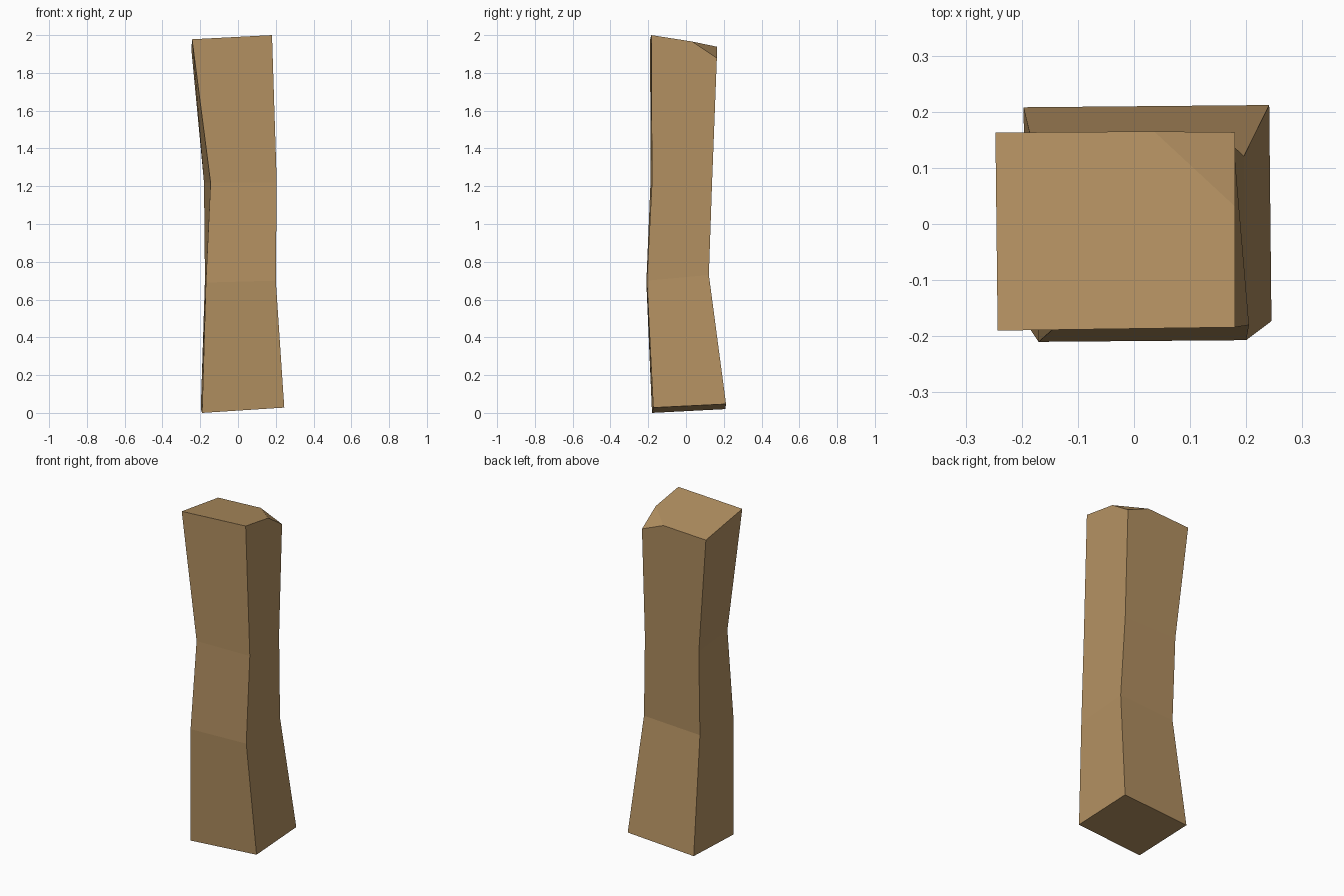
import bpy, bmesh
from mathutils import Vector

if "Cube" in bpy.data.objects:
    bpy.data.objects.remove(bpy.data.objects["Cube"])

# Cross-sections bottom to top: front-left, front-right, back-right, back-left
rings = [
    [(-.19, -.18, 0), (.245, -.173, .028), (.241, .212, .047), (-.197, .208, .02)],
    [(-.17, -.21, .69), (.2, -.207, .70), (.196, .121, .73), (-.175, .117, .71)],
    [(-.145, -.188, 1.22), (.205, -.18, 1.22), (.178, .138, 1.22), (-.18, .135, 1.22)],
    [(-.243, -.19, 1.978), (.18, -.184, 2.0), (.18, .166, 1.945), (-.247, .163, 1.925)],
]

bm = bmesh.new()
loops = [[bm.verts.new(p) for p in ring] for ring in rings]

# Side faces and end caps
for low, high in zip(loops, loops[1:]):
    for i in range(4):
        j = (i + 1) % 4
        bm.faces.new((low[i], low[j], high[j], high[i]))
bm.faces.new(loops[0][::-1])
bm.faces.new(loops[-1])

# Chipped top corner at the back right
a, b, c = Vector((.18, .03, 1.967)), Vector((.03, .166, 1.94)), Vector((.18, .166, 1.877))
normal = (b - a).cross(c - a)
if normal.z < 0:
    normal.negate()
bmesh.ops.bisect_plane(bm, geom=bm.verts[:] + bm.edges[:] + bm.faces[:],
                       plane_co=a, plane_no=normal.normalized(), clear_outer=True)
bmesh.ops.holes_fill(bm, edges=[e for e in bm.edges if e.is_boundary], sides=0)
bmesh.ops.recalc_face_normals(bm, faces=bm.faces[:])

# Flat-shaded wooden post
mesh = bpy.data.meshes.new("wooden_post")
bm.to_mesh(mesh)
bm.free()
wood = bpy.data.materials.new("wood")
wood.diffuse_color = (.45, .28, .12, 1)
wood.use_nodes = True
wood.node_tree.nodes["Principled BSDF"].inputs["Base Color"].default_value = wood.diffuse_color
mesh.materials.append(wood)
bpy.context.collection.objects.link(bpy.data.objects.new("wooden_post", mesh))
